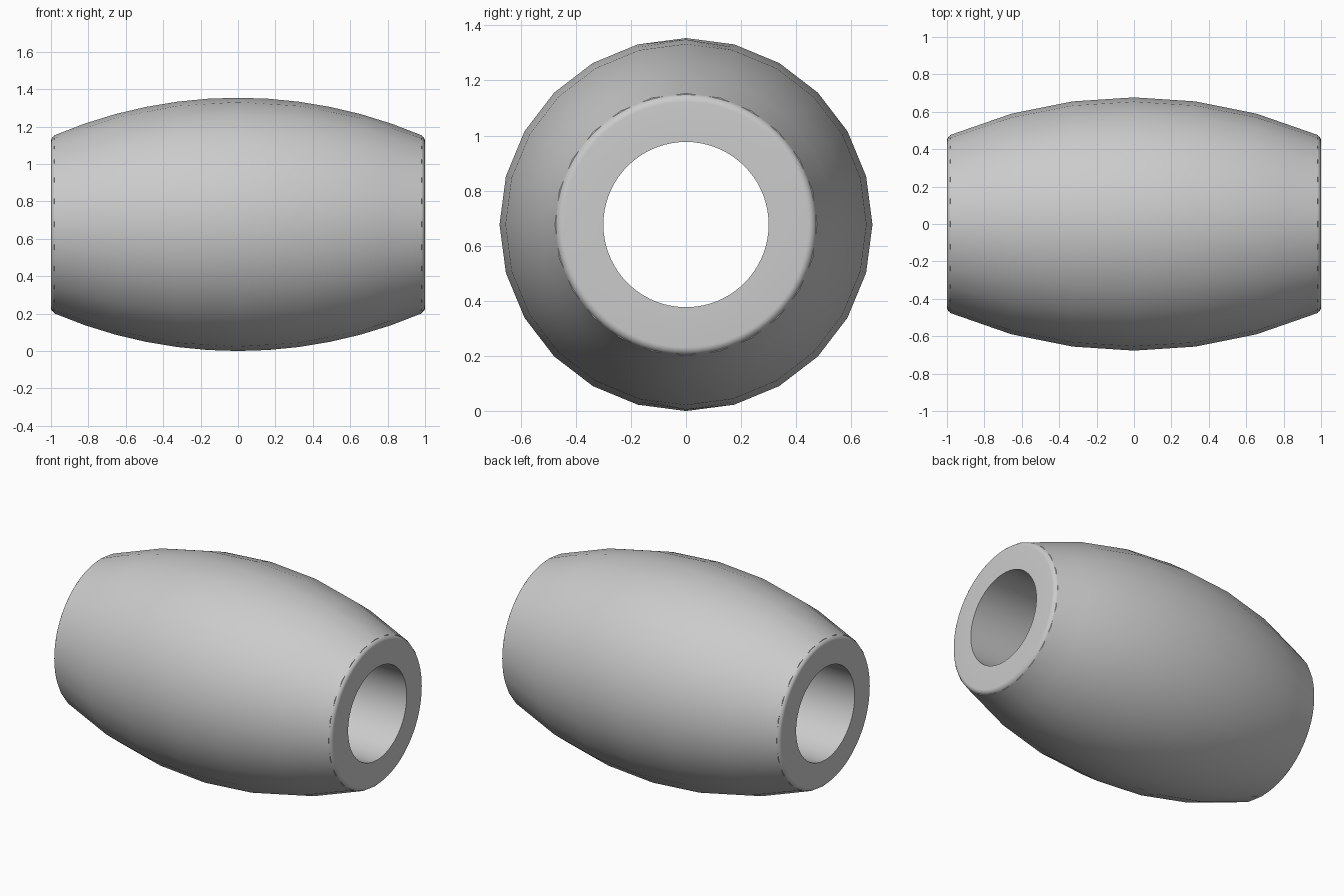
import bpy, bmesh, math

cube = bpy.data.objects.get("Cube")
if cube:
    bpy.data.objects.remove(cube, do_unlink=True)

SIDES, FINE = 24, 72            # facets of the body, facets of rims and bore
SPLIT = FINE // SIDES
ARC, BELLY, BORE = 2.5, 0.677, 0.30
FILLET, END_R, BODY_END = 0.03, 0.445, 0.982
STATIONS = 12

grey = bpy.data.materials.new("light grey")
grey.use_nodes = True
colour = (0.6, 0.6, 0.6, 1)
grey.diffuse_color = colour
grey.node_tree.nodes["Principled BSDF"].inputs["Base Color"].default_value = colour

bm = bmesh.new()


def ring(x, radius, count):
    """Ring of vertices about the long axis; radius is a function of the column."""
    verts = []
    for i in range(count):
        a = math.tau * i / count
        r = radius(i)
        verts.append(bm.verts.new((x, r * math.sin(a), BELLY + r * math.cos(a))))
    return verts


def bridge(a, b):
    n = len(a)
    for i in range(n):
        j = (i + 1) % n
        bm.faces.new((a[i], a[j], b[j], b[i]))


def fan_bridge(coarse, fine):
    """Join a coarse ring to one with SPLIT times as many vertices."""
    for i in range(SIDES):
        j = (i + 1) % SIDES
        for k in range(SPLIT):
            owner = coarse[i] if k < 2 else coarse[j]
            bm.faces.new((owner, fine[SPLIT * i + k],
                          fine[(SPLIT * i + k + 1) % FINE]))
            if k == 1:
                bm.faces.new((coarse[i], fine[SPLIT * i + 2], coarse[j]))


def bulge(x):
    return BELLY - ARC + math.sqrt(ARC * ARC - x * x)


# Bulging body: the top and bottom seams follow the curve, other columns use wide facets
body = []
for s in range(STATIONS + 1):
    step = 2 * BODY_END / STATIONS
    x = -BODY_END + s * step
    wide = bulge(x) if s % 2 == 0 else (bulge(x - step) + bulge(x + step)) / 2
    body.append(ring(x, lambda i: bulge(x) if i % (SIDES // 2) == 0 else wide, SIDES))
for a, b in zip(body, body[1:]):
    bridge(a, b)

# Rounded rims and flat ends
bore_rings = []
for side, start in ((-1, body[0]), (1, body[-1])):
    last = None
    for step in range(6):
        a = math.radians(26 + 64 * step / 5)
        r = END_R + FILLET * math.cos(a)
        rim = ring(side * (1 - FILLET + FILLET * math.sin(a)), lambda i: r, FINE)
        if last:
            bridge(last, rim)
        else:
            fan_bridge(start, rim)
        last = rim
    hole = ring(side, lambda i: BORE, FINE)
    bridge(last, hole)
    bore_rings.append(hole)

# Straight bore
bridge(*bore_rings)

bmesh.ops.recalc_face_normals(bm, faces=bm.faces)
mesh = bpy.data.meshes.new("barrel_bead")
bm.to_mesh(mesh)
bm.free()
mesh.materials.append(grey)
bead = bpy.data.objects.new("barrel_bead", mesh)
bpy.context.collection.objects.link(bead)

bpy.ops.object.select_all(action="DESELECT")
bead.select_set(True)
bpy.context.view_layer.objects.active = bead
bpy.ops.object.shade_smooth_by_angle(angle=math.radians(35))
